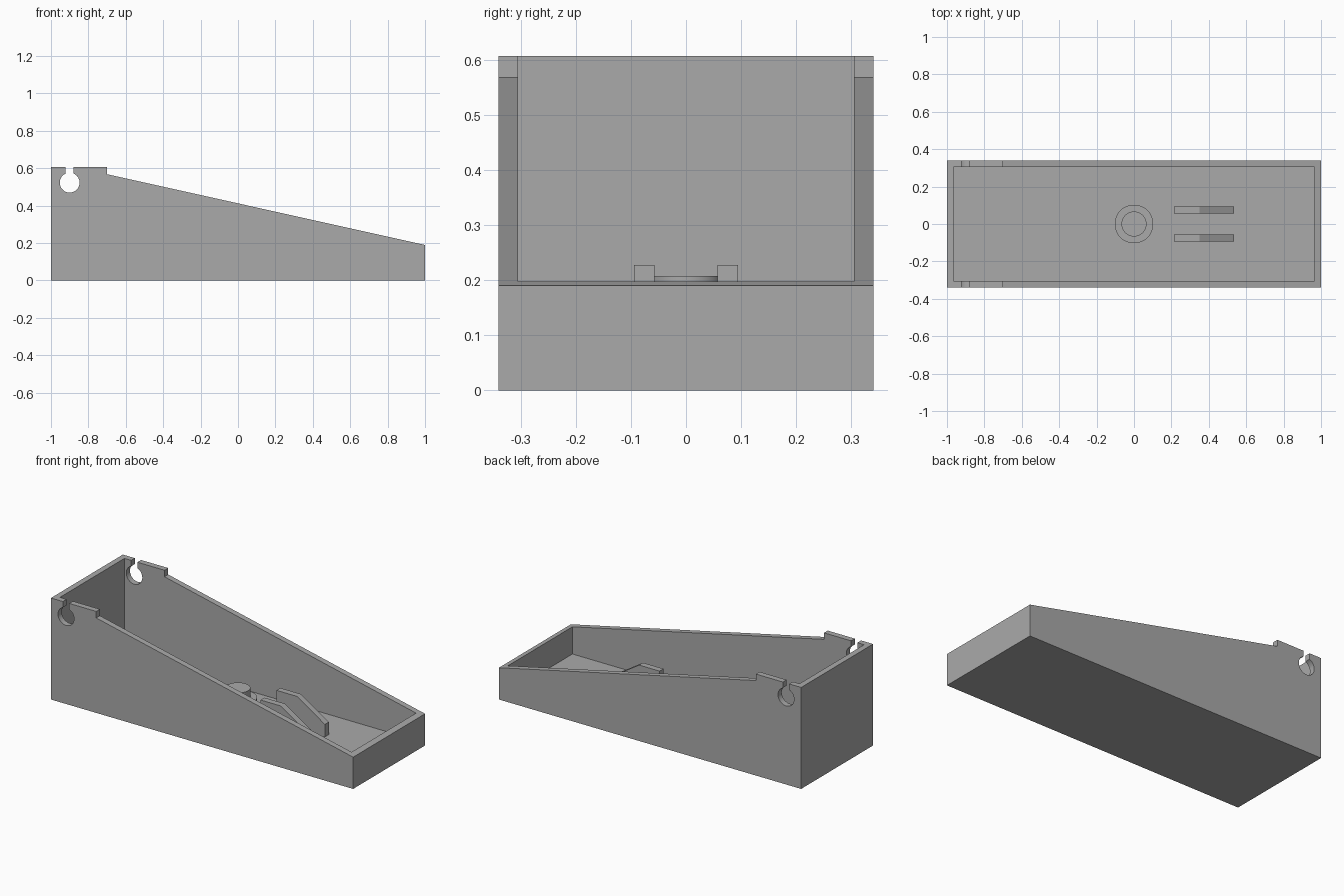
import bpy, bmesh
from math import cos, sin, asin, pi

cube = bpy.data.objects.get("Cube")
if cube:
    bpy.data.objects.remove(cube, do_unlink=True)

grey = bpy.data.materials.new("plain grey")
grey.use_nodes = True
colour = (0.4, 0.4, 0.4, 1)
grey.diffuse_color = colour
grey.node_tree.nodes["Principled BSDF"].inputs["Base Color"].default_value = colour

HALF_Y, WALL, FLOOR, TOP = 0.34, 0.035, 0.035, 0.607


def finish(name, bm):
    bmesh.ops.recalc_face_normals(bm, faces=bm.faces)
    mesh = bpy.data.meshes.new(name)
    bm.to_mesh(mesh)
    bm.free()
    mesh.materials.append(grey)
    ob = bpy.data.objects.new(name, mesh)
    bpy.context.collection.objects.link(ob)
    return ob


def extrude_profile(name, points, y0, y1):
    """Extrude an x-z outline from y0 to y1."""
    bm = bmesh.new()
    face = bm.faces.new([bm.verts.new((x, y0, z)) for x, z in points])
    out = bmesh.ops.extrude_face_region(bm, geom=[face])
    moved = [v for v in out["geom"] if isinstance(v, bmesh.types.BMVert)]
    bmesh.ops.translate(bm, verts=moved, vec=(0, y1 - y0, 0))
    return finish(name, bm)


def smooth(ob):
    bpy.ops.object.select_all(action="DESELECT")
    ob.select_set(True)
    bpy.context.view_layer.objects.active = ob
    bpy.ops.object.shade_smooth_by_angle(angle=pi / 6)


# Keyhole: a narrow slot opening into a round hole
cx, cz, radius, slot, steps = -0.9, 0.523, 0.053, 0.021, 40
gap = asin(slot / radius)
keyhole = [(cx - slot, TOP)]
for i in range(steps + 1):
    a = pi / 2 + gap + (2 * pi - 2 * gap) * i / steps
    keyhole.append((cx + radius * cos(a), cz + radius * sin(a)))
keyhole.append((cx + slot, TOP))

# Wedge-shaped tray, hollowed out from above
outline = [(-1, 0), (-1, TOP)] + keyhole + [(-0.7, TOP), (-0.7, 0.568), (1, 0.19), (1, 0)]
tray = extrude_profile("tray", outline, -HALF_Y, HALF_Y)
inner = 1 - WALL
cavity = extrude_profile("cavity_cutter",
                         [(-inner, FLOOR), (-inner, 1), (inner, 1), (inner, FLOOR)],
                         -HALF_Y + WALL, HALF_Y - WALL)
cavity.hide_render = True
cut = tray.modifiers.new("hollow", "BOOLEAN")
cut.operation = "DIFFERENCE"
cut.solver = "EXACT"
cut.object = cavity
bpy.context.view_layer.objects.active = tray
bpy.ops.object.modifier_apply(modifier=cut.name)
bpy.data.objects.remove(cavity, do_unlink=True)
smooth(tray)

# Stepped round post in the middle of the floor
bm = bmesh.new()
previous = None
rings = []
for r, z in [(0.103, FLOOR), (0.103, 0.15), (0.067, 0.15), (0.067, 0.208)]:
    rings.append([bm.verts.new((r * cos(2 * pi * i / 48), r * sin(2 * pi * i / 48), z))
                  for i in range(48)])
for low, high in zip(rings, rings[1:]):
    for i in range(48):
        j = (i + 1) % 48
        bm.faces.new((low[i], low[j], high[j], high[i]))
bm.faces.new(rings[0])
bm.faces.new(rings[-1])
smooth(finish("stepped_post", bm))

# Pair of upright fins with sloping tops
fin = [(0.215, FLOOR), (0.215, 0.228), (0.35, 0.228), (0.535, 0.11), (0.535, FLOOR)]
for name, side in (("left_fin", 1), ("right_fin", -1)):
    extrude_profile(name, fin, side * 0.057, side * 0.094)
